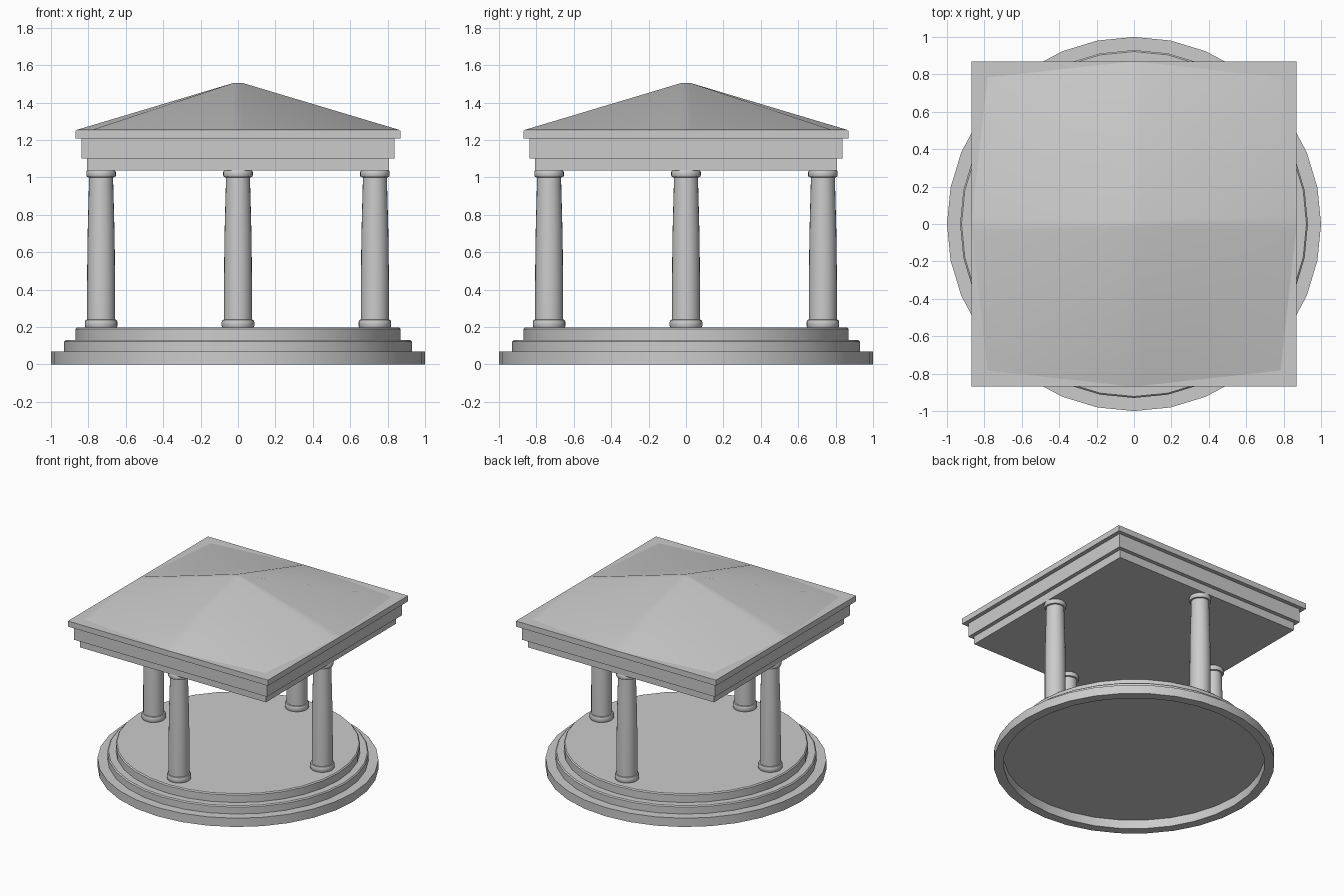
import bpy, bmesh, math

if "Cube" in bpy.data.objects:
    bpy.data.objects.remove(bpy.data.objects["Cube"])


def finish(name, bm, angle=30):
    bmesh.ops.recalc_face_normals(bm, faces=bm.faces)
    me = bpy.data.meshes.new(name)
    bm.to_mesh(me)
    bm.free()
    ob = bpy.data.objects.new(name, me)
    bpy.context.collection.objects.link(ob)
    bpy.ops.object.select_all(action='DESELECT')
    bpy.context.view_layer.objects.active = ob
    ob.select_set(True)
    bpy.ops.object.shade_smooth_by_angle(angle=math.radians(angle))
    return ob


def lathe(name, profile, sides=32, at=(0, 0), closed=False):
    """Spin an (r, z) profile; points with r = 0 close the ends."""
    bm = bmesh.new()
    pts = profile + profile[:1] if closed else profile
    vs = [bm.verts.new((r, 0, z)) for r, z in pts]
    for a, b in zip(vs, vs[1:]):
        bm.edges.new((a, b))
    bmesh.ops.spin(bm, geom=bm.verts[:] + bm.edges[:], cent=(0, 0, 0), axis=(0, 0, 1),
                   angle=2 * math.pi, steps=sides, use_duplicate=False)
    bmesh.ops.remove_doubles(bm, verts=bm.verts, dist=1e-4)
    bmesh.ops.translate(bm, verts=bm.verts, vec=(at[0], at[1], 0))
    return finish(name, bm)


def slab(name, half, z0, z1):
    bm = bmesh.new()
    bmesh.ops.create_cube(bm, size=1)
    for v in bm.verts:
        v.co = (2 * half * v.co.x, 2 * half * v.co.y, z0 + (v.co.z + 0.5) * (z1 - z0))
    return finish(name, bm)


# Round steps: the lowest is an open ring
lathe("bottom_step", [(0.93, 0), (1, 0), (1, 0.069), (0.93, 0.069)], closed=True)
for name, r, z0, z1 in (("middle_step", 0.93, 0.069, 0.131), ("top_step", 0.87, 0.131, 0.197)):
    b = 0.008
    lathe(name, [(0, z0), (r, z0), (r, z1 - b), (r - b, z1), (0, z1)])

# Four columns with foot ring, tapered shaft and cap
column = [(0, 0.197), (0.083, 0.197), (0.087, 0.205), (0.087, 0.228), (0.083, 0.238),
          (0.075, 0.24), (0.075, 0.45), (0.072, 0.7), (0.064, 1.0), (0.075, 1.002),
          (0.079, 1.01), (0.079, 1.028), (0.075, 1.037), (0, 1.037)]
for i, side in enumerate(("right", "back", "left", "front")):
    a = i * math.pi / 2
    lathe(side + "_column", column, 24, (0.732 * math.cos(a), 0.732 * math.sin(a)))

# Square stepped beam courses
slab("lower_beam", 0.807, 1.037, 1.10)
slab("middle_beam", 0.837, 1.10, 1.207)
slab("cornice", 0.869, 1.207, 1.251)

# Roof: four folded panels meeting along narrow ridges
bm = bmesh.new()
c = (-0.866, -0.035, 0.035, 0.866)
grid = []
for j in range(4):
    row = []
    for i in range(4):
        mid_i, mid_j = i in (1, 2), j in (1, 2)
        x, y = c[i], c[j]
        if not mid_i and not mid_j:
            x, y = x * 0.905, y * 0.905
        elif mid_i and mid_j:
            x, y = x * 0.6, y * 0.6
        row.append(bm.verts.new((x, y, 1.506 if mid_i and mid_j else 1.253)))
    grid.append(row)
for j in range(3):
    for i in range(3):
        bm.faces.new((grid[j][i], grid[j][i + 1], grid[j + 1][i + 1], grid[j + 1][i]))
finish("roof", bm, 40)
